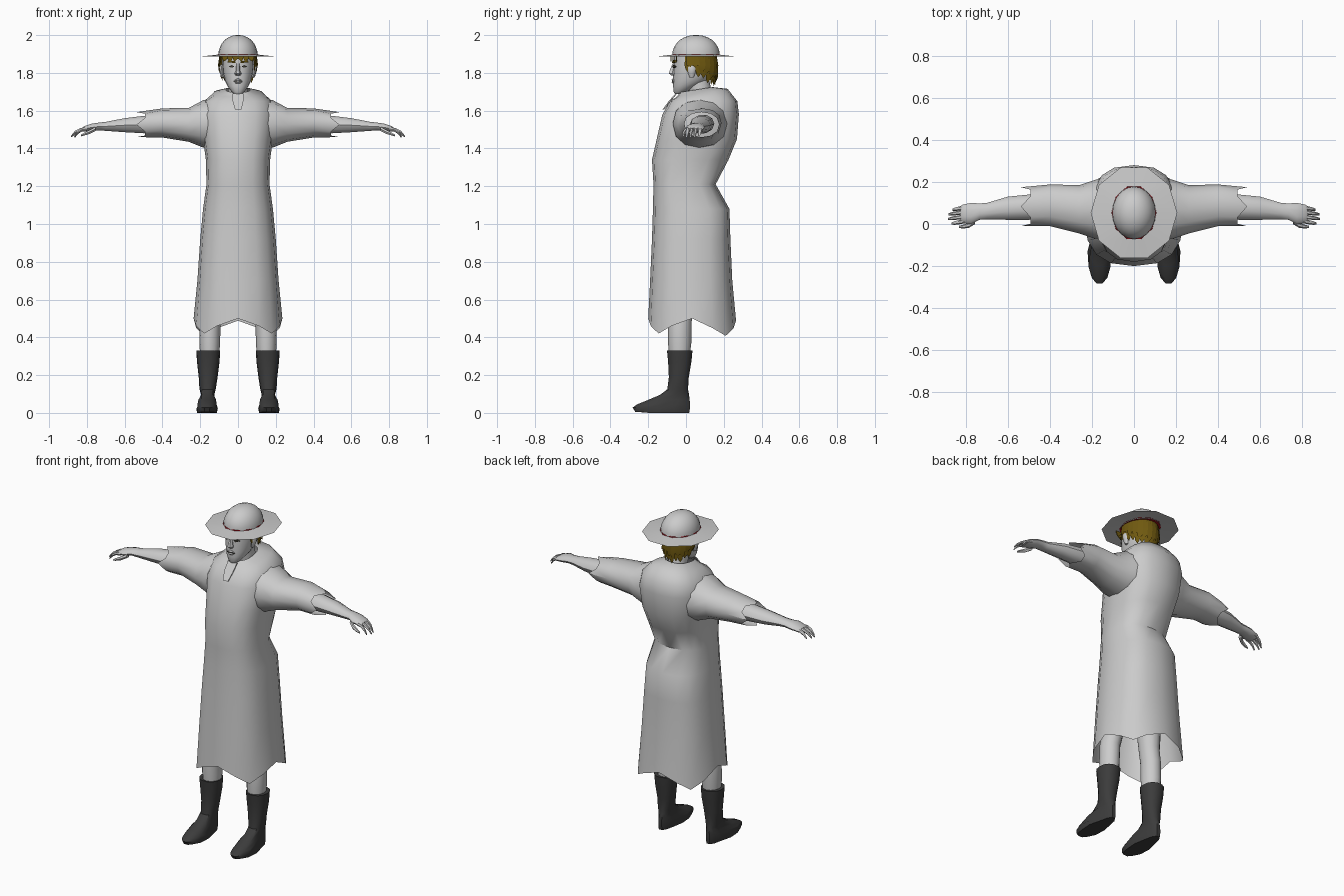
import bpy, bmesh, math

def material(name, r, g, b):
    m = bpy.data.materials.new(name)
    m.diffuse_color = (r, g, b, 1)
    return m

CLOTH = material("pale grey", 0.6, 0.6, 0.6)
BOOT = material("dark boot", 0.045, 0.045, 0.045)
HAIR = material("dark gold hair", 0.16, 0.10, 0.005)
RED = material("red band", 0.35, 0.005, 0.01)
DARK = material("dark line", 0.06, 0.055, 0.04)

def finish(name, bm, mat, angle=40):
    bmesh.ops.recalc_face_normals(bm, faces=bm.faces)
    me = bpy.data.meshes.new(name)
    bm.to_mesh(me)
    bm.free()
    me.materials.append(mat)
    ob = bpy.data.objects.new(name, me)
    bpy.context.collection.objects.link(ob)
    bpy.ops.object.select_all(action='DESELECT')
    ob.select_set(True)
    bpy.context.view_layer.objects.active = ob
    bpy.ops.object.shade_smooth_by_angle(angle=math.radians(angle))
    return ob

def loft(name, stations, mat, axis='z', n=12, power=1.0, side=1, caps=(True, True),
         edit=None, turn=0.0, angle=40):
    """Skin superellipse rings (t, a0, a1, b0, b1); z: a=x b=y, x: a=y b=z."""
    bm = bmesh.new()
    rings = []
    for i, (t, a0, a1, b0, b1) in enumerate(stations):
        ring = []
        for k in range(n):
            w = 2 * math.pi * (k + turn) / n
            c, s = math.cos(w), math.sin(w)
            a = (a0 + a1) / 2 + (a1 - a0) / 2 * math.copysign(abs(c) ** power, c)
            b = (b0 + b1) / 2 + (b1 - b0) / 2 * math.copysign(abs(s) ** power, s)
            p = [a, b, t] if axis == 'z' else [t, a, b]
            if edit:
                p = edit(i, k, p)
            ring.append(bm.verts.new((p[0] * side, p[1], p[2])))
        rings.append(ring)
    for r0, r1 in zip(rings, rings[1:]):
        for k in range(n):
            bm.faces.new((r0[k], r0[(k + 1) % n], r1[(k + 1) % n], r1[k]))
    if caps[0]:
        bm.faces.new(rings[0])
    if caps[1]:
        bm.faces.new(rings[-1])
    return finish(name, bm, mat, angle)

def plate(name, corners, mat, thick=0.004):
    """Thin panel, pushed backwards from the front."""
    bm = bmesh.new()
    f = [bm.verts.new(c) for c in corners]
    b = [bm.verts.new((c[0], c[1] + thick, c[2])) for c in corners]
    bm.faces.new(f)
    bm.faces.new(b[::-1])
    for i in range(len(f)):
        j = (i + 1) % len(f)
        bm.faces.new((f[i], b[i], b[j], f[j]))
    return finish(name, bm, mat, 20)

# Robe: open hem with pointed corners, neckline tilted forward
ROBE = [(0.44, .235, -.20, .265), (0.70, .215, -.19, .245), (0.92, .20, -.18, .235),
        (1.08, .185, -.175, .23), (1.21, .167, -.172, .157), (1.34, .17, -.18, .225),
        (1.45, .185, -.155, .27), (1.58, .20, -.125, .28), (1.65, .18, -.085, .272),
        (1.69, .13, -.05, .22), (1.712, .065, -.03, .14)]

def robe_edit(i, k, p):
    if i == 0:
        w = 2 * math.pi * k / 16
        p[2] = 0.46 + 0.04 * math.cos(4 * w) - (0.012 if p[1] > 0.1 else 0)
    if i >= 9:
        p[2] += 0.16 * (p[1] - 0.06)
    return p

loft("robe", [(z, -w, w, f, b) for z, w, f, b in ROBE], CLOTH, n=16, power=0.78,
     caps=(False, False), edit=robe_edit, angle=50)
# Neck slit panel on the chest
plate("neck_slit", [(-.03, -.055, 1.692), (-.028, -.092, 1.65), (-.015, -.125, 1.605),
                    (.018, -.125, 1.605), (.028, -.092, 1.65), (.03, -.055, 1.692)], CLOTH, 0.009)

def cuff(i, k, p):
    if i == 4:
        p[0] += 0.028 * (1 if k % 3 == 0 else -0.6)
    return p

for s, label in ((1, "left"), (-1, "right")):
    # Sleeve with ragged cuff
    loft(label + "_sleeve", [(.10, -.07, .23, 1.40, 1.67), (.185, -.07, .21, 1.405, 1.655),
         (.26, -.045, .185, 1.435, 1.615), (.40, -.01, .188, 1.458, 1.612),
         (.51, -.01, .175, 1.46, 1.592)], CLOTH, 'x', 12, 0.9, s, (True, False), cuff)
    # Forearm and palm
    loft(label + "_arm", [(.35, .03, .15, 1.48, 1.58), (.50, .02, .14, 1.478, 1.575),
         (.60, .02, .13, 1.484, 1.562), (.70, .022, .10, 1.492, 1.542),
         (.735, .02, .098, 1.495, 1.538), (.775, .0, .10, 1.49, 1.532),
         (.815, .005, .092, 1.488, 1.518), (.825, .01, .085, 1.49, 1.51)],
         CLOTH, 'x', 10, 1, s)
    # Curled fingers
    for j, (y, tip) in enumerate(((.014, .868), (.036, .885), (.058, .882), (.08, .862))):
        d = tip - .80
        loft(f"{label}_finger_{j}", [(.80 + d * u, y - r - .012 * u, y + r - .012 * u, z - r, z + r)
             for u, z, r in ((0, 1.503, .010), (.4, 1.50, .010), (.75, 1.485, .009), (1, 1.462, .005))],
             CLOTH, 'x', 6, 1, s)
    loft(label + "_thumb", [(.755, .0, .03, 1.49, 1.515), (.785, -.018, .006, 1.475, 1.50),
         (.815, -.022, -.004, 1.467, 1.484), (.832, -.018, -.008, 1.463, 1.473)], CLOTH, 'x', 6, 1, s)
    # Leg
    loft(label + "_leg", [(.30, .10, .20, -.09, .02), (.37, .095, .205, -.095, .028),
         (.48, .092, .204, -.095, .03), (.56, .075, .19, -.09, .035), (.85, .02, .18, -.09, .09)],
         CLOTH, side=s)

    # Boot: long foot narrowing at the heel
    def foot(i, k, p):
        if i < 5 and p[1] > -.12:
            p[0] = .162 + (p[0] - .165) * 0.78
        if i < 2 and p[1] < -.2:
            p[2] += 0.006
        return p
    loft(label + "_boot", [(.0, .112, .216, -.272, .02), (.022, .107, .221, -.286, .024),
         (.045, .108, .22, -.262, .024), (.07, .112, .214, -.20, .022), (.095, .118, .207, -.14, .018),
         (.125, .118, .204, -.10, .012), (.19, .108, .208, -.092, .016), (.27, .098, .217, -.096, .03),
         (.33, .094, .221, -.102, .036)], BOOT, n=14, power=0.9, side=s, edit=foot)
    # Ear, eye, brow
    loft(label + "_ear", [(1.775, .07, .088, .02, .04), (1.80, .075, .095, .01, .05),
         (1.83, .075, .1, .008, .055), (1.845, .075, .092, .015, .045)], CLOTH, n=8, side=s)
    plate(label + "_eye", [(s * .018, -.071, 1.834), (s * .032, -.068, 1.827), (s * .05, -.058, 1.833),
                           (s * .034, -.068, 1.841)], DARK, 0.009)
    plate(label + "_brow", [(s * .014, -.073, 1.852), (s * .056, -.058, 1.856), (s * .05, -.064, 1.868),
                            (s * .014, -.074, 1.86)], HAIR, 0.009)

# Neck and head
loft("neck", [(1.62, -.06, .06, .03, .16), (1.70, -.052, .052, .015, .135),
     (1.78, -.05, .05, .0, .12)], CLOTH)
loft("head", [(z, -w, w, f, b) for z, w, f, b in (
     (1.688, .018, -.058, -.03), (1.70, .034, -.066, .005), (1.73, .056, -.068, .06),
     (1.76, .07, -.069, .115), (1.80, .08, -.067, .145), (1.84, .084, -.066, .15),
     (1.90, .084, -.062, .15))], CLOTH, n=16, power=0.92)
loft("nose", [(1.785, -.012, .012, -.078, -.05), (1.797, -.018, .018, -.094, -.05),
     (1.81, -.012, .012, -.09, -.05), (1.85, -.008, .008, -.073, -.05)], CLOTH, n=6)
loft("lips", [(1.743, -.012, .012, -.072, -.04), (1.75, -.022, .022, -.077, -.04),
     (1.756, -.026, .026, -.072, -.04), (1.763, -.02, .02, -.078, -.04),
     (1.769, -.008, .008, -.072, -.04)], CLOTH, n=10)
plate("mouth_line", [(-.024, -.073, 1.755), (.024, -.073, 1.755),
                     (.024, -.073, 1.758), (-.024, -.073, 1.758)], DARK, 0.008)

# Hair: overlapping pointed locks around the sides and back
for layer, (grow, drop) in enumerate(((0.0, 0.0), (0.009, 0.028))):
    bm = bmesh.new()
    count = 15
    for j in range(count):
        a = math.radians(-18 + 216 * (j + 0.5 * layer) / count)
        back = max(0, math.sin(a))
        end = 1.80 - 0.075 * back ** 0.7 + drop + (0.012 if j % 2 else 0)
        pts = []
        for da, z, out in ((-.17, 1.892, 0), (.17, 1.892, 0), (.16, 1.84, .008),
                           (.12, end + .02, .006), (.0, end, .0), (-.12, end + .02, .004),
                           (-.16, 1.84, .006)):
            r = 1 + (grow + out) * 10
            pts.append(bm.verts.new((.091 * r * math.cos(a + da),
                                     .045 + .108 * r * math.sin(a + da), z)))
        bm.faces.new((pts[0], pts[1], pts[2], pts[6]))
        bm.faces.new((pts[6], pts[2], pts[3], pts[5]))
        bm.faces.new((pts[5], pts[3], pts[4]))
    finish(f"hair_layer_{layer}", bm, HAIR, 30)
# Fringe under the brim
for j, x in enumerate((-.07, -.042, -.014, .014, .042, .07)):
    y = -.082 + 6 * x * x
    plate(f"fringe_{j}", [(x - .017, y, 1.893), (x + .017, y, 1.893), (x + .013, y, 1.875),
                          (x + (.005 if j % 2 else -.005), y, 1.86), (x - .013, y, 1.875)], HAIR)

# Hat: ten-sided brim, domed crown, red band
def oval(z, rx, ry, cy=.053):
    return (z, -rx, rx, cy - ry, cy + ry)

loft("hat_brim", [oval(1.886, .206, .226), oval(1.897, .104, .128)], CLOTH, n=10,
     caps=(False, False))
loft("hat_crown", [oval(1.892 + .108 * math.sin(u), .104 * math.cos(u) ** .9, .126 * math.cos(u) ** .9)
     for u in [math.radians(d) for d in (0, 12, 25, 38, 51, 64, 76, 85)]], CLOTH, n=20,
     caps=(False, True))
loft("hat_band", [oval(1.896, .107, .131), oval(1.901, .106, .130)], RED, n=10, angle=20)
